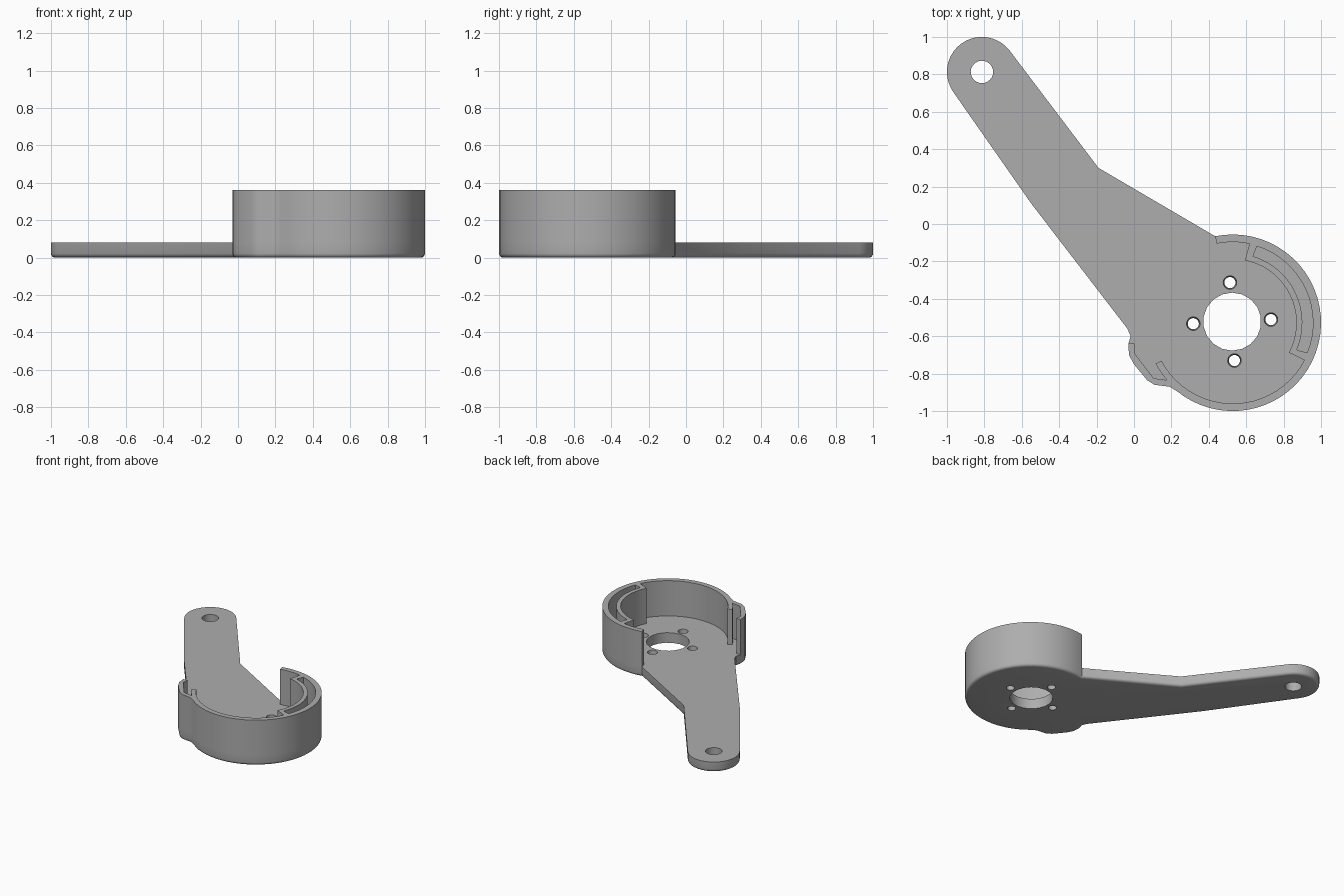
import bpy, bmesh
from math import sin, cos, radians

cube = bpy.data.objects.get("Cube")
if cube:
    bpy.data.objects.remove(cube, do_unlink=True)

CUP = (0.528, -0.528)      # centre of the round cup
TIP = (-0.813, 0.813)      # centre of the rounded arm end
R_OUT, R_IN = 0.472, 0.432
FLOOR, RIM = 0.08, 0.36

grey = bpy.data.materials.new("plain grey")
grey.use_nodes = True
colour = (0.42, 0.42, 0.42, 1)
grey.diffuse_color = colour
grey.node_tree.nodes["Principled BSDF"].inputs["Base Color"].default_value = colour


def arc(centre, r, start, end, step=6):
    """Points along an arc, angles in degrees, including both ends."""
    n = max(1, round(abs(end - start) / step))
    angles = [radians(start + (end - start) * i / n) for i in range(n + 1)]
    return [(centre[0] + r * cos(a), centre[1] + r * sin(a)) for a in angles]


def prism(name, outline, z0, z1, fillet=0, open_base=False):
    """Extrude an outline, optionally rounding its bottom edge."""
    bm = bmesh.new()
    base = bm.faces.new([bm.verts.new((x, y, z0)) for x, y in outline])
    top = bmesh.ops.extrude_face_region(bm, geom=[base], use_keep_orig=True)["geom"]
    bmesh.ops.translate(bm, vec=(0, 0, z1 - z0),
                        verts=[g for g in top if isinstance(g, bmesh.types.BMVert)])
    bmesh.ops.recalc_face_normals(bm, faces=bm.faces)
    if fillet:
        edges = [e for e in bm.edges if all(abs(v.co.z - z0) < 1e-5 for v in e.verts)]
        bmesh.ops.bevel(bm, geom=edges, offset=fillet, segments=4,
                        profile=0.5, affect='EDGES')
    mesh = bpy.data.meshes.new(name)
    bm.to_mesh(mesh)
    bm.free()
    mesh.materials.append(grey)
    obj = bpy.data.objects.new(name, mesh)
    bpy.context.collection.objects.link(obj)
    return obj


def cone(name, centre, r_low, r_high, sides):
    bpy.ops.mesh.primitive_cone_add(vertices=sides, radius1=r_low, radius2=r_high,
                                    depth=0.12, location=(*centre, FLOOR / 2))
    obj = bpy.context.object
    obj.name = name
    obj.data.materials.append(grey)
    return obj


def activate(obj):
    bpy.ops.object.select_all(action='DESELECT')
    obj.select_set(True)
    bpy.context.view_layer.objects.active = obj


def cut(obj, cutter):
    cutter.hide_render = True
    activate(obj)
    mod = obj.modifiers.new("cut", 'BOOLEAN')
    mod.operation, mod.solver, mod.object = 'DIFFERENCE', 'EXACT', cutter
    bpy.ops.object.modifier_apply(modifier=mod.name)
    bpy.data.objects.remove(cutter, do_unlink=True)


def smooth(obj):
    activate(obj)
    bpy.ops.object.shade_smooth_by_angle(angle=radians(30))


# Outer boundary shared by the base plate and the wall
cup_arc = arc(CUP, R_OUT, 101.5, -129)
pocket = [(0.19, -0.87), (0.11, -0.86), (0.07, -0.835), (0.0, -0.75),
          (-0.027, -0.70), (-0.03, -0.64)]

# Base plate with the bent arm
arm = ([(-0.018, -0.6), (-0.035, -0.56), (-0.55, 0.11)]
       + arc(TIP, 0.187, 215, 37) + [(-0.19, 0.30)])
plate = prism("base_plate_and_arm", cup_arc + pocket + arm, 0, FLOOR, fillet=0.022)

# Bores through the plate
cut(plate, cone("centre_bore", (0.525, -0.522), 0.155, 0.155, 18))
cut(plate, cone("arm_bore", TIP, 0.06, 0.06, 24))
for spot in [(0.513, -0.313), (0.732, -0.511), (0.537, -0.73), (0.317, -0.533)]:
    cut(plate, cone("screw_bore", spot, 0.028, 0.038, 20))
smooth(plate)

# Cup wall: latch pocket, hooked tab, inner face, then the thick guide section
inner = ([(0.004, -0.64), (0.002, -0.69), (0.105, -0.825)]
         + arc(CUP, 0.467, -139, -152)
         + arc(CUP, R_IN, -152, -27.5)
         + arc(CUP, 0.34, -28, 79)
         + arc(CUP, R_IN, 78, 101.5))
wall = prism("cup_wall", cup_arc + pocket + inner, FLOOR, RIM)

# Curved slot inside the guide section
slot = arc(CUP, R_IN - 0.003, -22, 72.5) + arc(CUP, 0.372, 73, -23)
cut(wall, prism("guide_slot", slot, FLOOR - 0.05, RIM + 0.1))
smooth(wall)
